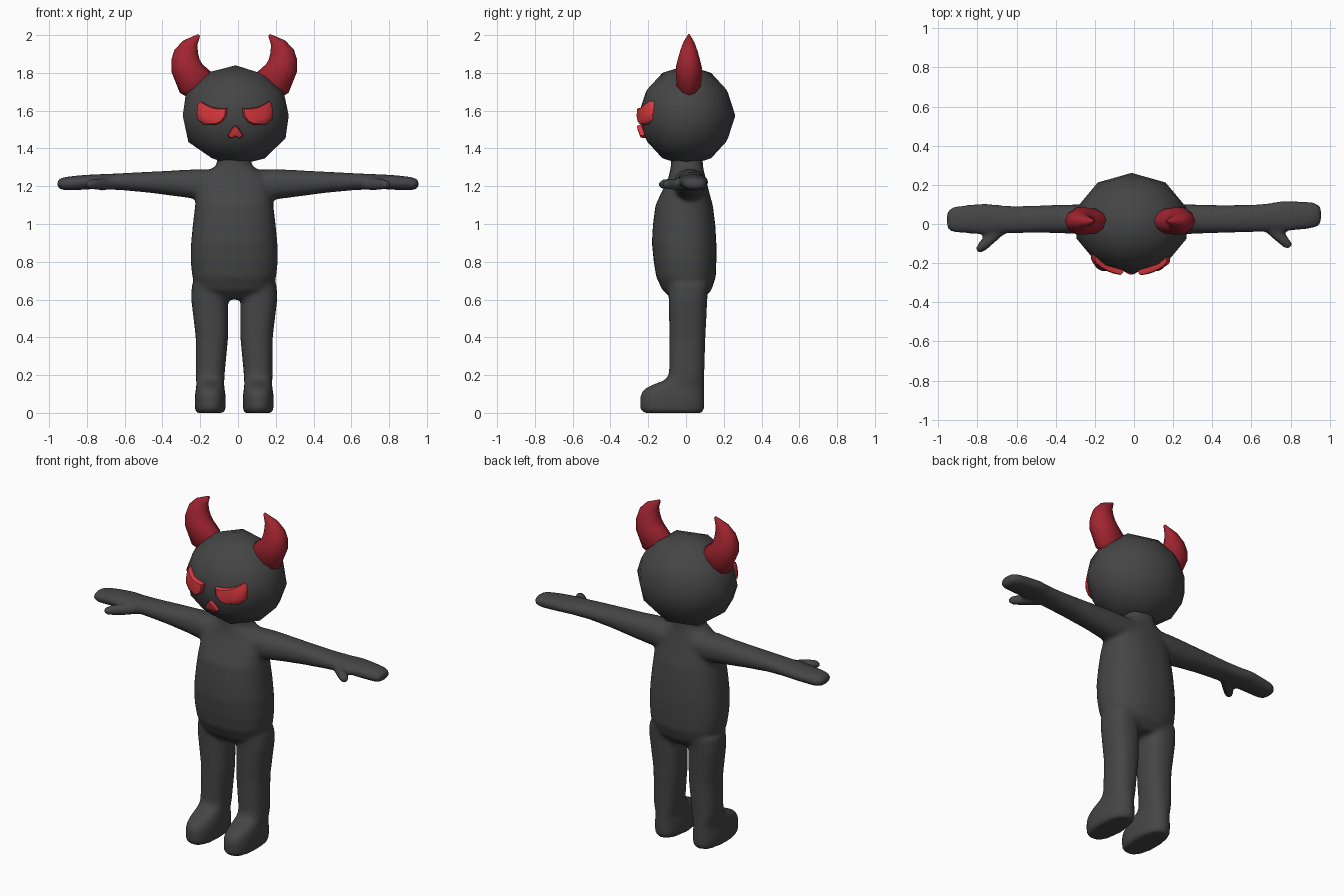
import bpy, bmesh, math
from mathutils import Vector

if "Cube" in bpy.data.objects:
    bpy.data.objects.remove(bpy.data.objects["Cube"])

CX = -0.02                                   # the figure sits slightly off centre


def material(name, rgb):
    m = bpy.data.materials.new(name)
    m.diffuse_color = (*rgb, 1)
    m.use_nodes = True
    m.node_tree.nodes["Principled BSDF"].inputs["Base Color"].default_value = m.diffuse_color
    return m


GREY = material("charcoal", (0.06, 0.06, 0.06))
DARK_RED = material("dark red", (0.36, 0.018, 0.03))
RED = material("bright red", (0.7, 0.04, 0.048))


def ring(centre, u, v, n=24, power=2.0):
    """Superellipse of n points spanned by half-axes u and v."""
    pts = []
    for i in range(n):
        a = 2 * math.pi * i / n
        c, s = math.cos(a), math.sin(a)
        pts.append(Vector(centre)
                   + Vector(u) * math.copysign(abs(c) ** (2 / power), c)
                   + Vector(v) * math.copysign(abs(s) ** (2 / power), s))
    return pts


def loft(bm, rings):
    """Skin a list of equal rings and cap both ends."""
    rows = [[bm.verts.new(p) for p in r] for r in rings]
    n = len(rows[0])
    faces = []
    for a, b in zip(rows, rows[1:]):
        for i in range(n):
            j = (i + 1) % n
            faces.append(bm.faces.new((a[i], a[j], b[j], b[i])))
    for end in (rows[0], rows[-1]):
        centre = sum((v.co for v in end), Vector()) / n
        tip = bm.verts.new(centre)
        for i in range(n):
            faces.append(bm.faces.new((end[i], end[(i + 1) % n], tip)))
    bmesh.ops.recalc_face_normals(bm, faces=faces)


def finish(name, bm, mat, angle=180):
    me = bpy.data.meshes.new(name)
    bm.to_mesh(me)
    bm.free()
    ob = bpy.data.objects.new(name, me)
    bpy.context.collection.objects.link(ob)
    me.materials.append(mat)
    bpy.ops.object.select_all(action='DESELECT')
    ob.select_set(True)
    bpy.context.view_layer.objects.active = ob
    if angle >= 180:
        bpy.ops.object.shade_smooth()
    else:
        bpy.ops.object.shade_smooth_by_angle(angle=math.radians(angle))
    return ob


# --- body: torso, legs and arms fused into one smooth skin
bm = bmesh.new()

# torso and neck: z, half width, y centre, half depth
torso = [(.60, .12, .01, .08), (.65, .20, .005, .13), (.72, .222, 0, .158),
         (.80, .231, -.005, .166), (.90, .229, -.01, .171), (1.0, .219, -.01, .165),
         (1.1, .207, -.01, .152), (1.18, .20, -.002, .122), (1.24, .185, .005, .10),
         (1.28, .14, .005, .09), (1.31, .093, .005, .085), (1.42, .085, .005, .08)]
loft(bm, [ring((CX, y, z), (w, 0, 0), (0, d, 0), 32, 2.3) for z, w, y, d in torso])

# legs with feet: z, side offset, half width, y front, y back
leg = [(0, .127, .072, -.225, .085), (.02, .127, .082, -.243, .097),
       (.09, .127, .082, -.243, .097), (.125, .127, .076, -.225, .097),
       (.15, .127, .074, -.175, .097), (.175, .127, .075, -.108, .097),
       (.21, .127, .077, -.09, .097), (.4, .118, .086, -.088, .103),
       (.6, .13, .098, -.092, .113), (.68, .12, .105, -.095, .12)]
# arms: x, y centre, half depth, z bottom, z top
arm = [(.04, .02, .085, 1.13, 1.285), (.2, .02, .083, 1.13, 1.291),
       (.3, .025, .075, 1.143, 1.286), (.45, .025, .071, 1.163, 1.278),
       (.6, .025, .07, 1.178, 1.270), (.70, .03, .073, 1.183, 1.265),
       (.76, .033, .08, 1.185, 1.263), (.84, .034, .074, 1.18, 1.258),
       (.91, .034, .068, 1.178, 1.25), (.94, .033, .058, 1.182, 1.243),
       (.957, .033, .04, 1.195, 1.23)]
for side in (-1, 1):
    loft(bm, [ring((CX + side * o, (f + b) / 2, z), (w, 0, 0), (0, (b - f) / 2, 0), 24, 2.4)
              for z, o, w, f, b in leg])
    sway = lambda x: side * .012 * max(0, (x - .5) / .45)
    loft(bm, [ring((side * x, y + sway(x), (lo + hi) / 2), (0, d, 0), (0, 0, (hi - lo) / 2), 24, 2.2)
              for x, y, d, lo, hi in arm])
    # thumb, pointing forward and outward
    thumb = [(.66, .0, .03), (.72, -.05, .034), (.76, -.09, .03), (.79, -.12, .024), (.802, -.13, .012)]
    loft(bm, [ring((side * x, y + side * .01, 1.21), (side * r * .7, r * .7, 0), (0, 0, r), 12)
              for x, y, r in thumb])

body = finish("body", bm, GREY)
remesh = body.modifiers.new("fuse", 'REMESH')
remesh.mode = 'VOXEL'
remesh.voxel_size = 0.012
remesh.use_smooth_shade = True
soften = body.modifiers.new("soften", 'SMOOTH')
soften.factor = 0.5
soften.iterations = 8
for m in ("fuse", "soften"):
    bpy.ops.object.modifier_apply(modifier=m)

# --- head: coarse ball
HC, HR = Vector((-.012, .004, 1.574)), Vector((.295, .257, .266))
bm = bmesh.new()
bmesh.ops.create_icosphere(bm, subdivisions=2, radius=1)
for v in bm.verts:
    v.co = HC + Vector((-v.co.x * HR.x, -v.co.y * HR.y, v.co.z * HR.z))
bmesh.ops.recalc_face_normals(bm, faces=bm.faces)
finish("head", bm, GREY)

# --- horns: side offset, z, half-axis (outward, up), half depth
horn = [(.185, 1.725, .07, -.05, .05), (.205, 1.75, .083, -.055, .068),
        (.25, 1.825, .082, -.02, .072), (.258, 1.87, .075, .0, .062),
        (.254, 1.915, .062, .008, .048), (.232, 1.96, .037, .012, .03),
        (.185, 2.0, .004, .006, .006)]
for side, label in ((-1, "right"), (1, "left")):
    bm = bmesh.new()
    loft(bm, [ring((CX + side * o, .015, z), (side * u, 0, w), (0, d, 0), 10)
              for o, z, u, w, d in horn])
    finish("horn_" + label, bm, DARK_RED, 50)


# --- face pieces: raised patches that follow the head
def patch(name, outline, centre):
    def on_head(x, z, lift):
        k = 1 - ((x - HC.x) / HR.x) ** 2 - ((z - HC.z) / HR.z) ** 2
        return Vector((x, HC.y - HR.y * math.sqrt(max(k, 0)) - lift, z))
    cx, cz = centre
    rings = [[on_head(cx + (x - cx) * s, cz + (z - cz) * s, lift) for x, z in outline]
             for s, lift in ((1, -.035), (1, .003), (.88, .012), (.45, .013))]
    bm = bmesh.new()
    loft(bm, rings)
    finish(name, bm, RED, 40)


# side offset and height of the scowling eye
eye = [(.039, 1.613), (.075, 1.612), (.115, 1.617), (.15, 1.632), (.183, 1.651),
       (.197, 1.635), (.202, 1.59), (.198, 1.555), (.165, 1.527), (.10, 1.525),
       (.068, 1.54), (.045, 1.57)]
for side, label in ((-1, "right"), (1, "left")):
    patch("eye_" + label, [(CX + .003 + side * x, z) for x, z in eye],
          (CX + .003 + side * .125, 1.575))

nose = [(0, 1.523), (.018, 1.507), (.042, 1.468), (.03, 1.455), (.015, 1.455), (0, 1.466),
        (-.015, 1.455), (-.03, 1.455), (-.042, 1.468), (-.018, 1.507)]
patch("nose", [(-.014 + x, z) for x, z in nose], (-.014, 1.48))
